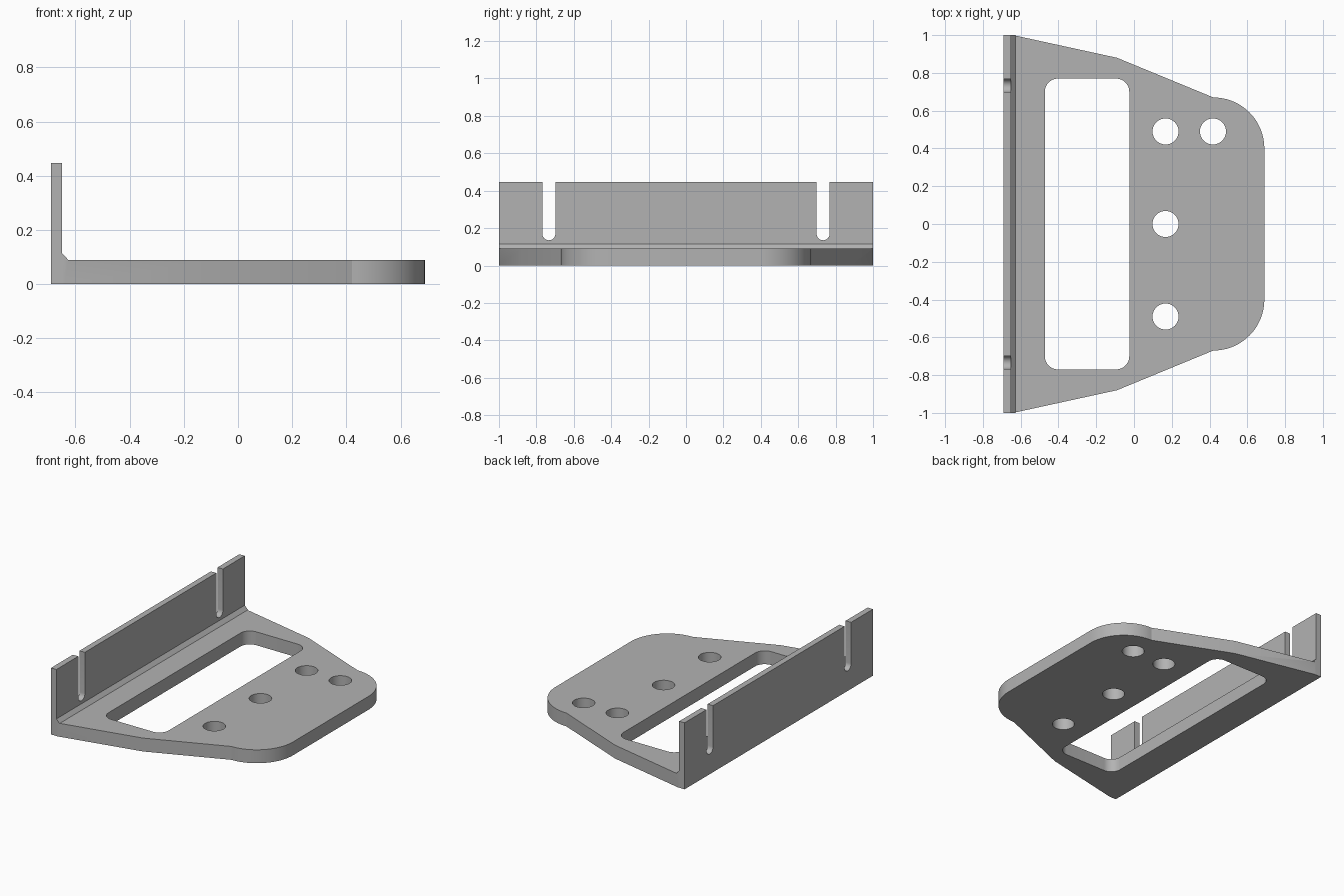
import bpy, bmesh, math
from mathutils import Vector

if "Cube" in bpy.data.objects:
    bpy.data.objects.remove(bpy.data.objects["Cube"], do_unlink=True)

grey = bpy.data.materials.new("plain grey")
grey.use_nodes = True
colour = (0.45, 0.45, 0.45, 1)
grey.diffuse_color = colour
grey.node_tree.nodes["Principled BSDF"].inputs["Base Color"].default_value = colour


def prism(name, outline, start, end, axis="z"):
    """Extrude a flat outline along one axis between start and end."""
    place = {"x": lambda a, b, c: (c, a, b),
             "y": lambda a, b, c: (a, c, b),
             "z": lambda a, b, c: (a, b, c)}[axis]
    bm = bmesh.new()
    face = bm.faces.new([bm.verts.new(place(a, b, start)) for a, b in outline])
    grown = bmesh.ops.extrude_face_region(bm, geom=[face])["geom"]
    shift = Vector(place(0, 0, end - start))
    bmesh.ops.translate(bm, vec=shift,
                        verts=[v for v in grown if isinstance(v, bmesh.types.BMVert)])
    bmesh.ops.recalc_face_normals(bm, faces=bm.faces)
    mesh = bpy.data.meshes.new(name)
    bm.to_mesh(mesh)
    bm.free()
    mesh.materials.append(grey)
    obj = bpy.data.objects.new(name, mesh)
    bpy.context.collection.objects.link(obj)
    return obj


def arc(cx, cy, r, a0, a1, steps=12):
    angles = [math.radians(a0 + (a1 - a0) * i / steps) for i in range(steps + 1)]
    return [(cx + r * math.cos(a), cy + r * math.sin(a)) for a in angles]


def rounded_rect(x0, x1, y0, y1, r):
    return (arc(x1 - r, y1 - r, r, 0, 90) + arc(x0 + r, y1 - r, r, 90, 180)
            + arc(x0 + r, y0 + r, r, 180, 270) + arc(x1 - r, y0 + r, r, 270, 360))


def combine(target, other, operation):
    mod = target.modifiers.new(operation.title(), "BOOLEAN")
    mod.operation = operation
    mod.solver = "EXACT"
    mod.object = other
    bpy.context.view_layer.objects.active = target
    bpy.ops.object.modifier_apply(modifier=mod.name)
    bpy.data.objects.remove(other, do_unlink=True)


# Tapered base plate with two large rounded corners
half = [(-0.69, 1), (-0.64, 1), (-0.09, 0.88), (0.42, 0.67)]
half += arc(0.42, 0.4, 0.27, 90, 0, 24)[1:]
bracket = prism("mounting_bracket", half + [(x, -y) for x, y in reversed(half)], 0, 0.09)

# Upright flange with a chamfered inner corner
profile = [(-0.69, 0), (-0.65, 0), (-0.65, 0.09), (-0.627, 0.09),
           (-0.65, 0.115), (-0.65, 0.447), (-0.69, 0.447)]
combine(bracket, prism("flange", profile, -1, 1, "y"), "UNION")

# Window in the plate
window = rounded_rect(-0.472, -0.025, -0.77, 0.77, 0.07)
combine(bracket, prism("window_cutter", window, -0.1, 0.2), "DIFFERENCE")

# Four bolt holes
for x, y in [(0.167, 0.49), (0.418, 0.49), (0.167, 0), (0.167, -0.49)]:
    hole = arc(x, y, 0.069, 0, 360, 40)[:-1]
    combine(bracket, prism("hole_cutter", hole, -0.1, 0.2), "DIFFERENCE")

# Open slots with round bottoms in the flange
for y in (-0.733, 0.733):
    slot = arc(y, 0.17, 0.035, 180, 360) + [(y + 0.035, 0.6), (y - 0.035, 0.6)]
    combine(bracket, prism("slot_cutter", slot, -0.8, -0.6, "x"), "DIFFERENCE")

bpy.ops.object.select_all(action="DESELECT")
bracket.select_set(True)
bpy.context.view_layer.objects.active = bracket
bpy.ops.object.shade_smooth_by_angle(angle=math.radians(20))
